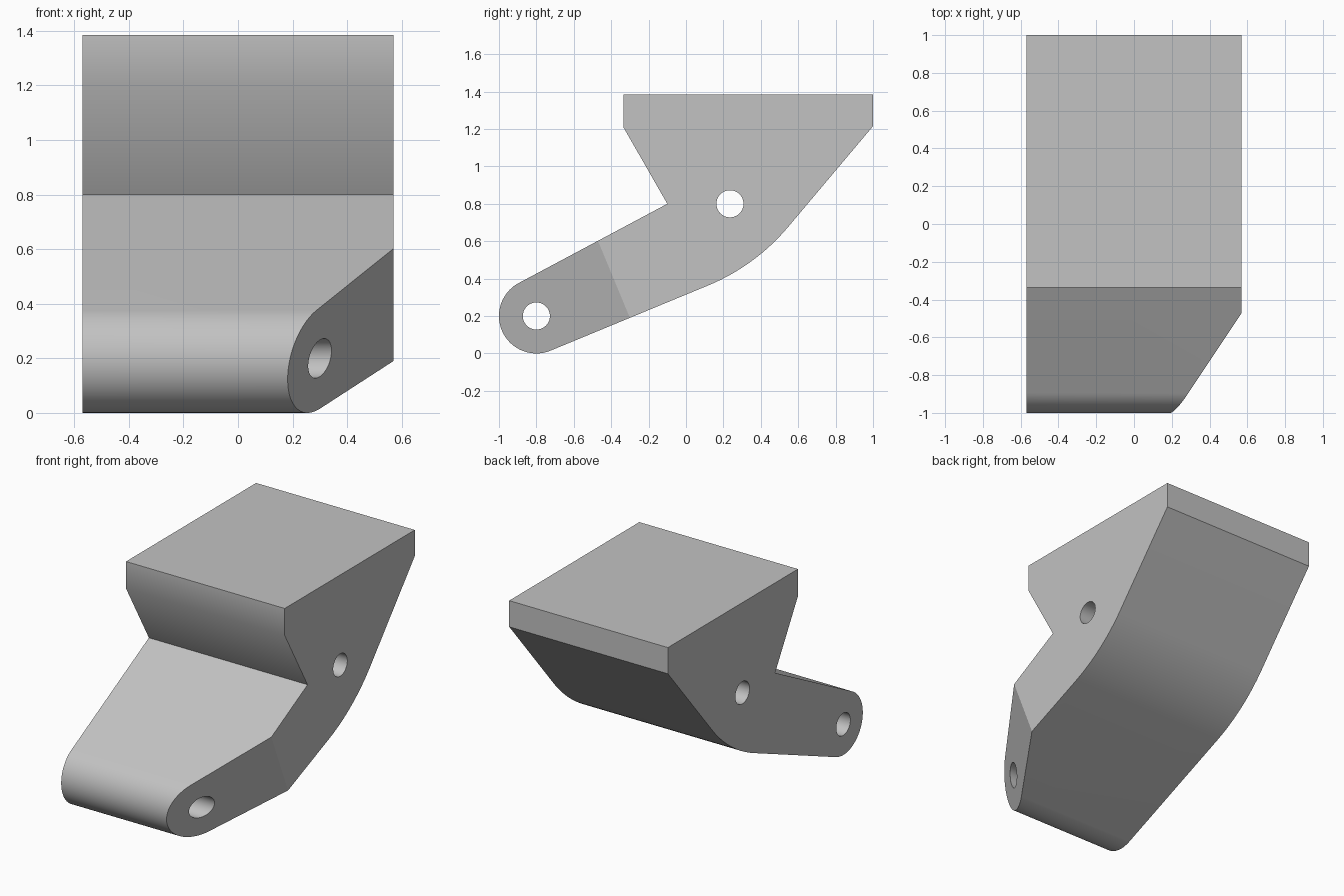
import bpy
import bmesh
from math import cos, sin, radians
from mathutils import Matrix, Vector

if "Cube" in bpy.data.objects:
    bpy.data.objects.remove(bpy.data.objects["Cube"], do_unlink=True)

HALF_WIDTH = 0.57
PIVOT = (-0.8, 0.2)        # y, z of the rounded arm end
UPPER_HOLE = (0.235, 0.8)
HOLE_RADIUS = 0.0725
ARM_ANGLE = radians(22.5)

grey = bpy.data.materials.new("light_grey")
grey.use_nodes = True
colour = (0.54, 0.54, 0.54, 1)
grey.diffuse_color = colour
grey.node_tree.nodes["Principled BSDF"].inputs["Base Color"].default_value = colour


def arc(center, radius, start, end, steps):
    """Points (y, z) along an arc, angles in degrees."""
    points = []
    for i in range(steps + 1):
        a = radians(start + (end - start) * i / steps)
        points.append((center[0] + radius * cos(a), center[1] + radius * sin(a)))
    return points


def add_object(name, bm):
    mesh = bpy.data.meshes.new(name)
    bm.to_mesh(mesh)
    bm.free()
    mesh.materials.append(grey)
    obj = bpy.data.objects.new(name, mesh)
    bpy.context.collection.objects.link(obj)
    return obj


# Side profile: rounded arm end, curved underside, wide top block, notch
profile = arc(PIVOT, 0.2, 118, 292.5, 40)
profile += arc((-0.307, 1.394), 1.115, -67.5, -40, 16)
profile += [(1, 1.215), (1, 1.385), (-0.335, 1.385), (-0.335, 1.21), (-0.1, 0.8)]

bm = bmesh.new()
face = bm.faces.new([bm.verts.new((-HALF_WIDTH, y, z)) for y, z in profile])
extruded = bmesh.ops.extrude_face_region(bm, geom=[face])["geom"]
bmesh.ops.translate(bm, vec=(2 * HALF_WIDTH, 0, 0),
                    verts=[g for g in extruded if isinstance(g, bmesh.types.BMVert)])

# Slanted cut on the left side of the arm, tapering along the arm direction
taper = 0.59
normal = Vector((1, -taper * cos(ARM_ANGLE), -taper * sin(ARM_ANGLE)))
cut = bmesh.ops.bisect_plane(bm, geom=bm.verts[:] + bm.edges[:] + bm.faces[:],
                             plane_co=(HALF_WIDTH, -0.47, 0.6), plane_no=normal,
                             clear_outer=True)
bmesh.ops.holes_fill(bm, edges=[e for e in bm.edges if e.is_boundary], sides=0)
bmesh.ops.recalc_face_normals(bm, faces=bm.faces[:])
bracket = add_object("bracket", bm)

# Pin holes through the full width
bpy.context.view_layer.objects.active = bracket
bracket.select_set(True)
for name, (y, z) in (("arm_hole", PIVOT), ("upper_hole", UPPER_HOLE)):
    bm = bmesh.new()
    bmesh.ops.create_cone(bm, cap_ends=True, segments=40, radius1=HOLE_RADIUS,
                          radius2=HOLE_RADIUS, depth=2,
                          matrix=Matrix.Translation((0, y, z)) @ Matrix.Rotation(radians(90), 4, 'Y'))
    cutter = add_object(name + "_cutter", bm)
    cutter.hide_render = True
    mod = bracket.modifiers.new(name, 'BOOLEAN')
    mod.operation = 'DIFFERENCE'
    mod.solver = 'EXACT'
    mod.object = cutter
    bpy.ops.object.modifier_apply(modifier=mod.name)
    bpy.data.objects.remove(cutter, do_unlink=True)

# Smooth round surfaces, flat sides and slanted cut
bpy.ops.object.shade_smooth_by_angle(angle=radians(35))
for poly in bracket.data.polygons:
    if abs(poly.normal.x) > 0.4:
        poly.use_smooth = False
